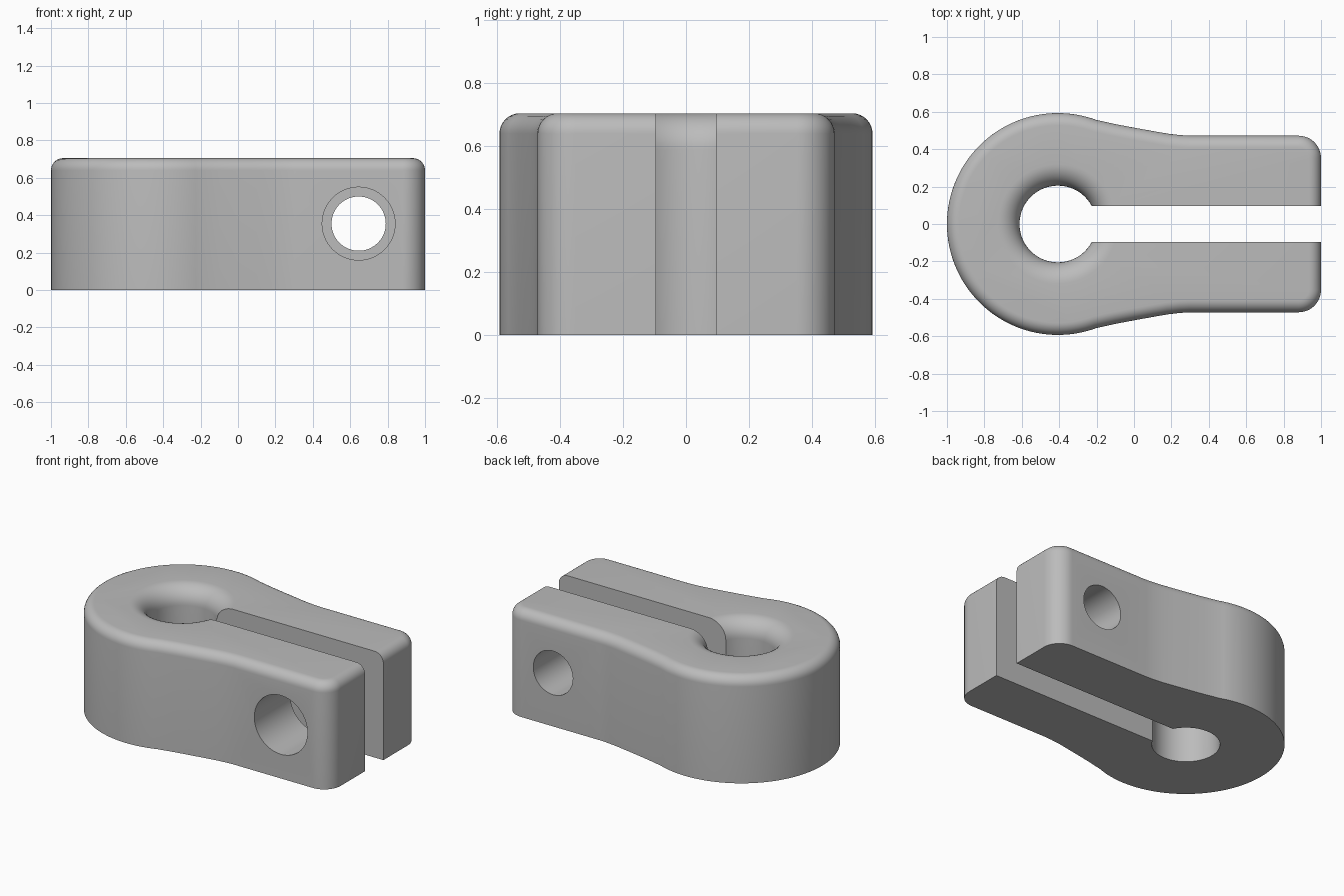
import bpy, bmesh, math
from mathutils import Vector

cube = bpy.data.objects.get("Cube")
if cube:
    bpy.data.objects.remove(cube, do_unlink=True)

HEIGHT, EDGE = 0.705, 0.065
EYE = Vector((-0.407, 0.0))
EYE_R, HOLE_R, RIM = 0.593, 0.205, 0.115
ARM_Y, CORNER, SLOT = 0.472, 0.12, 0.095

grey = bpy.data.materials.new("light_grey")
grey.use_nodes = True
grey.diffuse_color = (0.5, 0.5, 0.5, 1)
grey.node_tree.nodes["Principled BSDF"].inputs["Base Color"].default_value = (0.5, 0.5, 0.5, 1)


def arc(cx, cy, r, a0, a1, n):
    """Points on an arc, angles in degrees."""
    angles = [math.radians(a0 + (a1 - a0) * i / n) for i in range(n + 1)]
    return [Vector((cx + r * math.cos(a), cy + r * math.sin(a))) for a in angles]


def loft(name, rings):
    """Closed solid through a stack of equal rings."""
    bm = bmesh.new()
    loops = [[bm.verts.new(p) for p in ring] for ring in rings]
    for low, high in zip(loops, loops[1:]):
        for i in range(len(low)):
            j = (i + 1) % len(low)
            bm.faces.new((low[i], low[j], high[j], high[i]))
    bm.faces.new(loops[0][::-1])
    bm.faces.new(loops[-1])
    bmesh.ops.recalc_face_normals(bm, faces=bm.faces)
    mesh = bpy.data.meshes.new(name)
    bm.to_mesh(mesh)
    bm.free()
    mesh.materials.append(grey)
    obj = bpy.data.objects.new(name, mesh)
    bpy.context.collection.objects.link(obj)
    return obj


def bore(name, x, z, r, y0, y1):
    """Cylinder cutter along y."""
    circle = arc(x, z, r, 0, 360, 64)[:-1]
    return loft(name, [[(p.x, y, p.y) for p in circle] for y in (y0, y1)])


# Upper half of the outline, from the arm end round to the eye, then mirrored
half = arc(1 - CORNER, ARM_Y - CORNER, CORNER, 0, 90, 12)
neck = [(0.3, 0.472), (0.25, 0.475), (0.18, 0.483), (0.1, 0.497), (0.0, 0.515), (-0.1, 0.534)]
half += [Vector(p) for p in neck]
half += arc(EYE.x, EYE.y, EYE_R, 70, 180, 50)
outline = half + [Vector((p.x, -p.y)) for p in reversed(half[:-1])]

# Outward normals for insetting the rounded top edge
normals = []
for i, p in enumerate(outline):
    a = (p - outline[i - 1]).normalized()
    b = (outline[(i + 1) % len(outline)] - p).normalized()
    t = (a + b).normalized()
    normals.append(Vector((t.y, -t.x)))

# Body with a sharp bottom edge and a rounded top edge
levels = [(0, 0)]
for i in range(9):
    a = math.radians(90 * i / 8)
    levels.append((EDGE * (1 - math.cos(a)), HEIGHT - EDGE + EDGE * math.sin(a)))
body = loft("clamp_body", [[(*(p - n * inset), z) for p, n in zip(outline, normals)]
                           for inset, z in levels])

# Eye hole cutter with a flared, rounded top rim
profile = [(HOLE_R, -0.1)]
for i in range(11):
    a = math.radians(90 * i / 10)
    profile.append((HOLE_R + RIM * (1 - math.cos(a)), HEIGHT - RIM + RIM * math.sin(a)))
profile.append((HOLE_R + RIM, HEIGHT + 0.1))
cutters = [loft("eye_cutter", [[(*p, z) for p in arc(EYE.x, EYE.y, r, 0, 360, 80)[:-1]]
                               for r, z in profile])]

# Slot and the two cross bores
slot = [(EYE.x, -SLOT), (1.2, -SLOT), (1.2, SLOT), (EYE.x, SLOT)]
cutters.append(loft("slot_cutter", [[(*p, z) for p in slot] for z in (-0.2, HEIGHT + 0.2)]))
cutters.append(bore("wide_bore_cutter", 0.645, 0.355, 0.195, -0.8, 0.0))
cutters.append(bore("narrow_bore_cutter", 0.645, 0.355, 0.145, -0.05, 0.8))

bpy.context.view_layer.objects.active = body
body.select_set(True)
for cutter in cutters:
    mod = body.modifiers.new(cutter.name, "BOOLEAN")
    mod.operation, mod.solver, mod.object = "DIFFERENCE", "EXACT", cutter
    bpy.ops.object.modifier_apply(modifier=mod.name)
for cutter in cutters:
    bpy.data.objects.remove(cutter, do_unlink=True)

for o in bpy.context.selected_objects:
    o.select_set(o == body)
bpy.ops.object.shade_smooth_by_angle(angle=math.radians(30))
